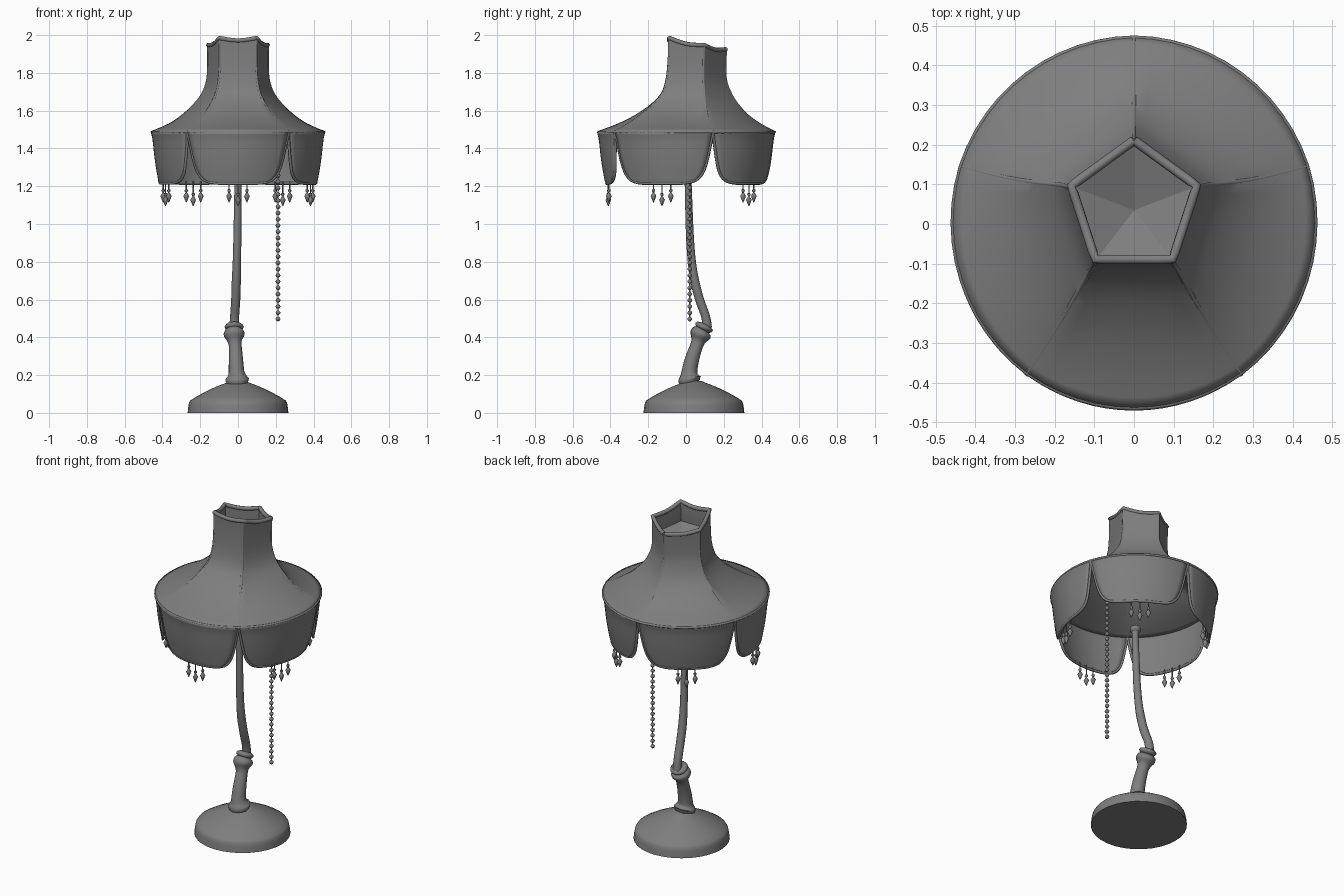
import bpy, bmesh, math
from mathutils import Vector

if "Cube" in bpy.data.objects:
    bpy.data.objects.remove(bpy.data.objects["Cube"])

grey = bpy.data.materials.new("dark_grey")
grey.diffuse_color = (.21, .21, .21, 1)
grey.use_nodes = True
grey.node_tree.nodes["Principled BSDF"].inputs["Base Color"].default_value = grey.diffuse_color


def finish(name, bm, thickness=0.0, angle=40):
    bmesh.ops.recalc_face_normals(bm, faces=bm.faces)
    me = bpy.data.meshes.new(name)
    bm.to_mesh(me)
    bm.free()
    me.materials.append(grey)
    ob = bpy.data.objects.new(name, me)
    bpy.context.collection.objects.link(ob)
    bpy.ops.object.select_all(action='DESELECT')
    ob.select_set(True)
    bpy.context.view_layer.objects.active = ob
    bpy.ops.object.shade_smooth_by_angle(angle=math.radians(angle))
    if thickness:
        mod = ob.modifiers.new("thickness", 'SOLIDIFY')
        mod.thickness = thickness
        mod.offset = 0
    return ob


def spline(keys, n):
    """Catmull-Rom through tuples of any length."""
    out = []
    for i in range(len(keys) - 1):
        a, b, c, d = (Vector(keys[min(max(i + k, 0), len(keys) - 1)]) for k in (-1, 0, 1, 2))
        for j in range(n):
            t = j / n
            out.append(b + 0.5 * t * (c - a + t * (2 * a - 5 * b + 4 * c - d + t * (3 * (b - c) + d - a))))
    return out + [Vector(keys[-1])]


def sweep(bm, pts, radii, seg=8):
    """Round capped tube along a path with a radius at each point."""
    pts = [Vector(p) for p in pts]
    n = Vector((1, 0.013, 0.02))
    rings = []
    for i, p in enumerate(pts):
        t = (pts[min(i + 1, len(pts) - 1)] - pts[max(i - 1, 0)]).normalized()
        n = (n - t * n.dot(t)).normalized()
        b = t.cross(n)
        ring = []
        for k in range(seg):
            a = math.tau * k / seg
            ring.append(bm.verts.new(p + radii[i] * (n * math.cos(a) + b * math.sin(a))))
        rings.append(ring)
    for r0, r1 in zip(rings, rings[1:]):
        for k in range(seg):
            bm.faces.new((r0[k], r0[(k + 1) % seg], r1[(k + 1) % seg], r1[k]))
    bm.faces.new(rings[0])
    bm.faces.new(rings[-1])


def grid(bm, rows, closed=False):
    vs = [[bm.verts.new(p) for p in r] for r in rows]
    for a, b in zip(vs, vs[1:]):
        m = len(a)
        for k in range(m if closed else m - 1):
            bm.faces.new((a[k], a[(k + 1) % m], b[(k + 1) % m], b[k]))


# Base
bm = bmesh.new()
prof = [(0, .267), (.035, .263), (.055, .259), (.066, .252), (.085, .222), (.108, .18),
        (.128, .14), (.145, .1), (.158, .065), (.168, .045)]
sweep(bm, [(0, .042, z) for z, r in prof], [r for z, r in prof], 32)
finish("base", bm)

# Bent stem: lower post with foot ring and knuckle (x, y, z, radius)
lower = [(-.003, .035, .150, .045), (-.004, .026, .165, .058), (-.005, .02, .180, .062),
         (-.006, .018, .195, .050), (-.008, .018, .215, .042), (-.01, .026, .26, .039),
         (-.012, .04, .31, .036), (-.015, .058, .36, .034), (-.018, .066, .385, .040),
         (-.02, .075, .410, .055), (-.02, .083, .430, .052), (-.02, .09, .443, .035)]
bm = bmesh.new()
p = spline(lower, 3)
sweep(bm, [q.to_3d() for q in p], [q[3] for q in p], 16)
finish("lower_stem", bm, angle=60)

bm = bmesh.new()
sweep(bm, [(-.02, .088, .438), (-.02, .092, .446), (-.02, .096, .455), (-.02, .100, .463), (-.02, .103, .469)],
      [.035, .046, .051, .045, .028], 16)
finish("knuckle_ring", bm, angle=70)

upper = [(-.02, .112, .45, .026), (-.018, .104, .51, .024), (-.012, .072, .6, .024), (-.009, .046, .7, .024),
         (-.006, .031, .8, .022), (-.003, .020, .95, .021), (0, .012, 1.2, .019), (0, .011, 1.245, .019),
         (0, .011, 1.255, .028), (0, .011, 1.275, .030), (0, .011, 1.29, .014)]
bm = bmesh.new()
p = spline(upper, 4)
sweep(bm, [q.to_3d() for q in p], [q[3] for q in p], 14)
finish("upper_stem", bm, angle=60)

# Shade crown: pentagon at the top blending to a circle (z, ridge radius, squareness, y centre)
levels = spline([(1.958, .166, 1.0, .045), (1.89, .165, 1.0, .044), (1.78, .170, .97, .04), (1.7, .195, .95, .038),
                 (1.64, .24, .88, .028), (1.575, .312, .6, .014), (1.525, .39, .3, .006), (1.487, .467, .02, .002)], 3)
COLS = 12
H = math.radians(36)


def crown_point(lv, k):
    z, ridge, poly, yc = lv
    u = (k % COLS) / COLS * 2 - 1
    a = math.pi / 2 + H * 2 * k / COLS
    r = ridge * (1 + poly * (math.cos(H) / math.cos(H * u) - 1))
    x, y = r * math.cos(a), r * math.sin(a)
    up = max(0, min(1, (z - 1.7) / .258))
    squeeze = .98 + .02 * up  # the rim is slightly narrower across x
    return Vector((x * squeeze, y + yc, z - up * .2 * y - up ** 4 * .013 * (1 - u * u)))


bm = bmesh.new()
grid(bm, [[crown_point(lv, k) for k in range(5 * COLS)] for lv in levels], closed=True)
finish("shade_crown", bm, .012)

# Inner cap closing the neck
bm = bmesh.new()
cap = [bm.verts.new(crown_point(levels[4], k * COLS)) for k in range(5)]
mid = bm.verts.new((0, .035, 1.79))
for k in range(5):
    bm.faces.new((cap[k], cap[(k + 1) % 5], mid))
finish("shade_inner_cap", bm, angle=10)

# Piping: ridges, top rim and lower rim
bm = bmesh.new()
for i in range(5):
    sweep(bm, [crown_point(lv, i * COLS) for lv in levels], [.007] * len(levels), 6)
for lv, rad in ((levels[0], .012), (levels[-1], .007)):
    ring = [crown_point(lv, k) for k in range(5 * COLS + 1)]
    sweep(bm, ring, [rad] * len(ring), 8)
finish("shade_piping", bm, angle=80)

# Skirt: five scalloped panels (t down, half angle, radius)
rows = spline([(0, 35.9, .466), (.12, 35.4, .458), (.3, 34.3, .452), (.5, 33, .446), (.7, 31.2, .438),
               (.84, 28.8, .431), (.94, 25, .426), (.985, 19.5, .422), (1, 14, .420)], 2)


def skirt_point(i, row, u):
    t, half, r = row
    a = math.radians(-90 + 72 * i + half * u)
    return Vector((r * math.cos(a) * .98, r * math.sin(a), 1.487 - .272 * t))


skirt, trim, drops = bmesh.new(), bmesh.new(), bmesh.new()
us = [k / 8 - 1 for k in range(17)]
for i in range(5):
    grid(skirt, [[skirt_point(i, row, u) for u in us] for row in rows])
    edge = [skirt_point(i, row, -1) for row in rows] + [skirt_point(i, rows[-1], u) for u in us[1:-1]]
    edge += [skirt_point(i, row, 1) for row in reversed(rows)]
    sweep(trim, edge, [.008] * len(edge), 6)
    # Three hanging bead drops per panel, the middle one longest
    for u, top in ((-.48, 0), (0, -.02), (.48, 0)):
        q = skirt_point(i, rows[-1], u)
        shape = [(1.225, .003), (1.185 + top, .003), (1.182 + top, .008), (1.174 + top, .009), (1.167 + top, .004),
                 (1.16 + top, .008), (1.148 + top, .015), (1.135 + top, .010), (1.115 + top, .002)]
        sweep(drops, [(q.x * .98, q.y * .98, z) for z, r in shape], [r for z, r in shape], 8)
finish("shade_skirt", skirt, .010)
finish("skirt_trim", trim, angle=80)
finish("bead_drops", drops, angle=50)

# Pull chain: one string of beads
bm = bmesh.new()
shape = []
for i in range(27):
    z = .497 + .033 * i
    shape += [(z - .012, .003), (z - .007, .010), (z, .013), (z + .007, .010), (z + .012, .003)]
sweep(bm, [(.212, .02, h) for h, r in shape], [r for h, r in shape], 8)
finish("pull_chain", bm, angle=50)
